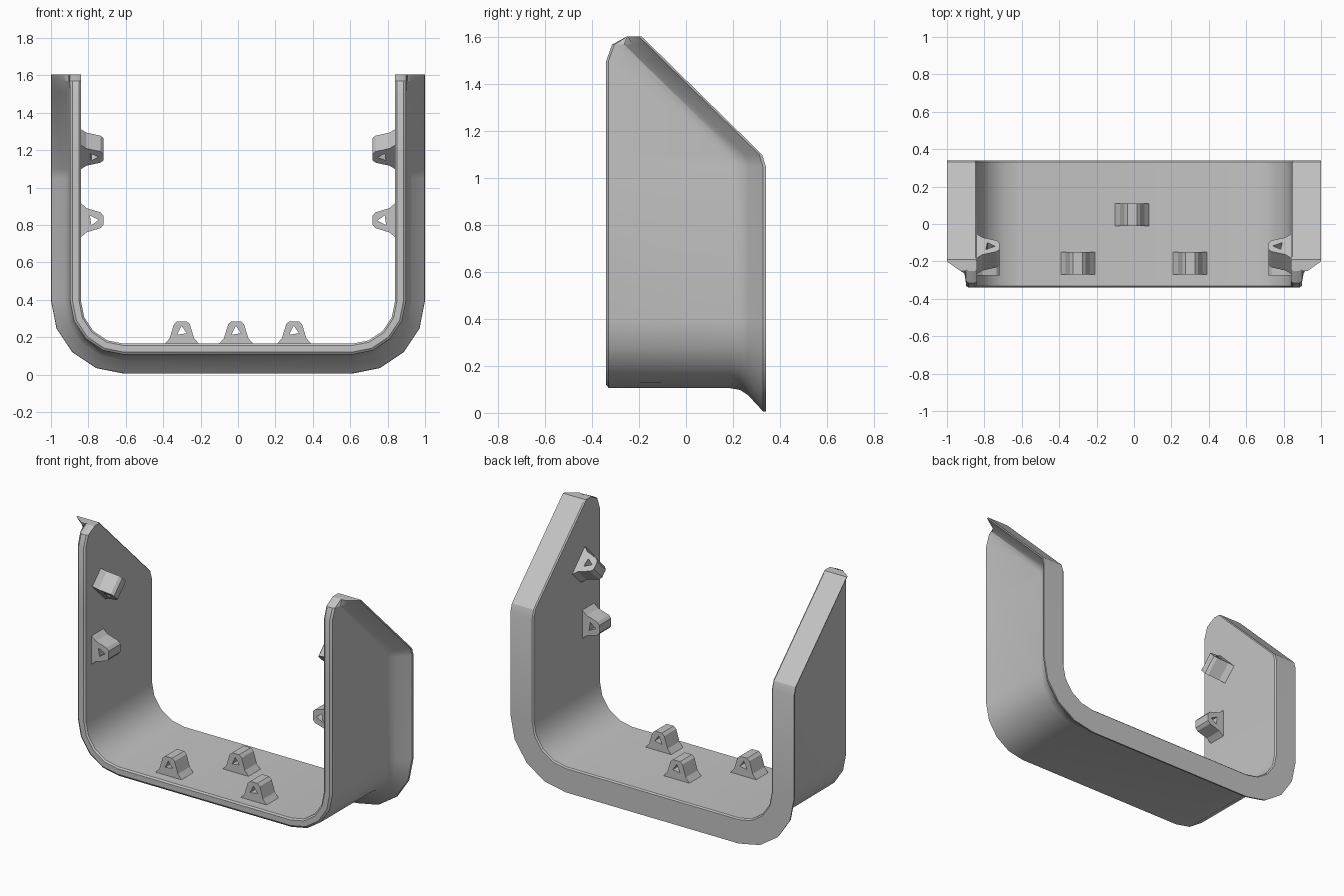
import bpy
import bmesh
from math import sin, cos, pi, radians
from mathutils import Matrix, Vector

if "Cube" in bpy.data.objects:
    bpy.data.objects.remove(bpy.data.objects["Cube"])

grey = bpy.data.materials.new("plain_grey")
grey.use_nodes = True
colour = (0.55, 0.55, 0.55, 1)
grey.diffuse_color = colour
grey.node_tree.nodes["Principled BSDF"].inputs["Base Color"].default_value = colour


def finish(bm, name, smooth=False):
    bmesh.ops.recalc_face_normals(bm, faces=bm.faces)
    mesh = bpy.data.meshes.new(name)
    bm.to_mesh(mesh)
    bm.free()
    mesh.materials.append(grey)
    obj = bpy.data.objects.new(name, mesh)
    bpy.context.collection.objects.link(obj)
    if smooth:
        bpy.ops.object.select_all(action='DESELECT')
        bpy.context.view_layer.objects.active = obj
        obj.select_set(True)
        bpy.ops.object.shade_smooth_by_angle(angle=radians(28))
    return obj


INNER_X, FLOOR_Z, RADIUS = 0.84, 0.165, 0.23


def section(x, z, nx, nz, yf, yb):
    """Wall cross-section: thin plate with a flared lip along its rear edge."""
    profile = [(yf + 0.008, 0), (yf, 0.01), (yf, 0.045), (yf + 0.01, 0.058),
               (yb - 0.15, 0.06), (yb - 0.11, 0.067), (yb - 0.075, 0.09),
               (yb - 0.012, 0.158), (yb, 0.16), (yb, 0.008), (yb - 0.008, 0)]
    return [Vector((x + nx * d, max(y, yf), z + nz * d)) for y, d in profile]


# Half of the U path: wall top down to the floor, with the sloped upper rear edge
half = []
for z, yf, yb in [(1.605, -0.25, -0.19), (1.57, -0.315, -0.154), (1.5, -0.34, -0.083),
                  (1.1, -0.34, 0.325), (1.05, -0.34, 0.34)]:
    half.append(section(INNER_X, z, 1, 0, yf, yb))
for i in range(5):
    a = pi / 2 * i / 4
    nx, nz = cos(a), -sin(a)
    half.append(section(INNER_X - RADIUS + RADIUS * nx, FLOOR_Z + RADIUS + RADIUS * nz,
                        nx, nz, -0.34, 0.34))
mirrored = [[Vector((-p.x, p.y, p.z)) for p in ring] for ring in reversed(half)]

# Flared channel shell
bm = bmesh.new()
rings = [[bm.verts.new(p) for p in ring] for ring in half + mirrored]
for a, b in zip(rings, rings[1:]):
    for i in range(len(a)):
        j = (i + 1) % len(a)
        bm.faces.new((a[i], a[j], b[j], b[i]))
bm.faces.new(rings[0])
bm.faces.new(rings[-1])
bmesh.ops.remove_doubles(bm, verts=bm.verts, dist=0.0005)
finish(bm, "flared_channel", smooth=True)


def lug(name, matrix):
    """Small flared bracket with a triangular hole running through it."""
    outline = [(-0.095, -0.005), (-0.065, 0.03), (-0.042, 0.105), (-0.025, 0.12),
               (0.025, 0.12), (0.042, 0.105), (0.065, 0.03), (0.095, -0.005)]
    hole = [(-0.026, 0.048), (0.026, 0.056), (-0.002, 0.096)]
    bm = bmesh.new()
    edges = []
    for loop in (outline, hole):
        vs = [bm.verts.new((u, -0.06, h)) for u, h in loop]
        edges += [bm.edges.new((vs[i - 1], vs[i])) for i in range(len(vs))]
    bmesh.ops.triangle_fill(bm, edges=edges, use_beauty=True)
    out = bmesh.ops.extrude_face_region(bm, geom=bm.faces[:], use_keep_orig=True)
    moved = [g for g in out["geom"] if isinstance(g, bmesh.types.BMVert)]
    bmesh.ops.translate(bm, verts=moved, vec=(0, 0.12, 0))
    bm.transform(matrix)
    finish(bm, name)


# Floor lugs
for name, x, y in [("floor_lug_right", -0.3, -0.21), ("floor_lug_middle", -0.01, 0.05),
                   ("floor_lug_left", 0.3, -0.21)]:
    lug(name, Matrix.Translation((x, y, FLOOR_Z)))

# Wall lugs, the upper pair tilted to follow the sloped edge
for side, s in (("left", 1), ("right", -1)):
    for level, y, z, tilt in (("lower", -0.215, 0.825, 0), ("upper", -0.16, 1.205, 45)):
        lug(level + "_wall_lug_" + side,
            Matrix.Translation((s * INNER_X, y, z))
            @ Matrix.Rotation(radians(tilt), 4, 'X')
            @ Matrix.Rotation(radians(-90 * s), 4, 'Y'))
